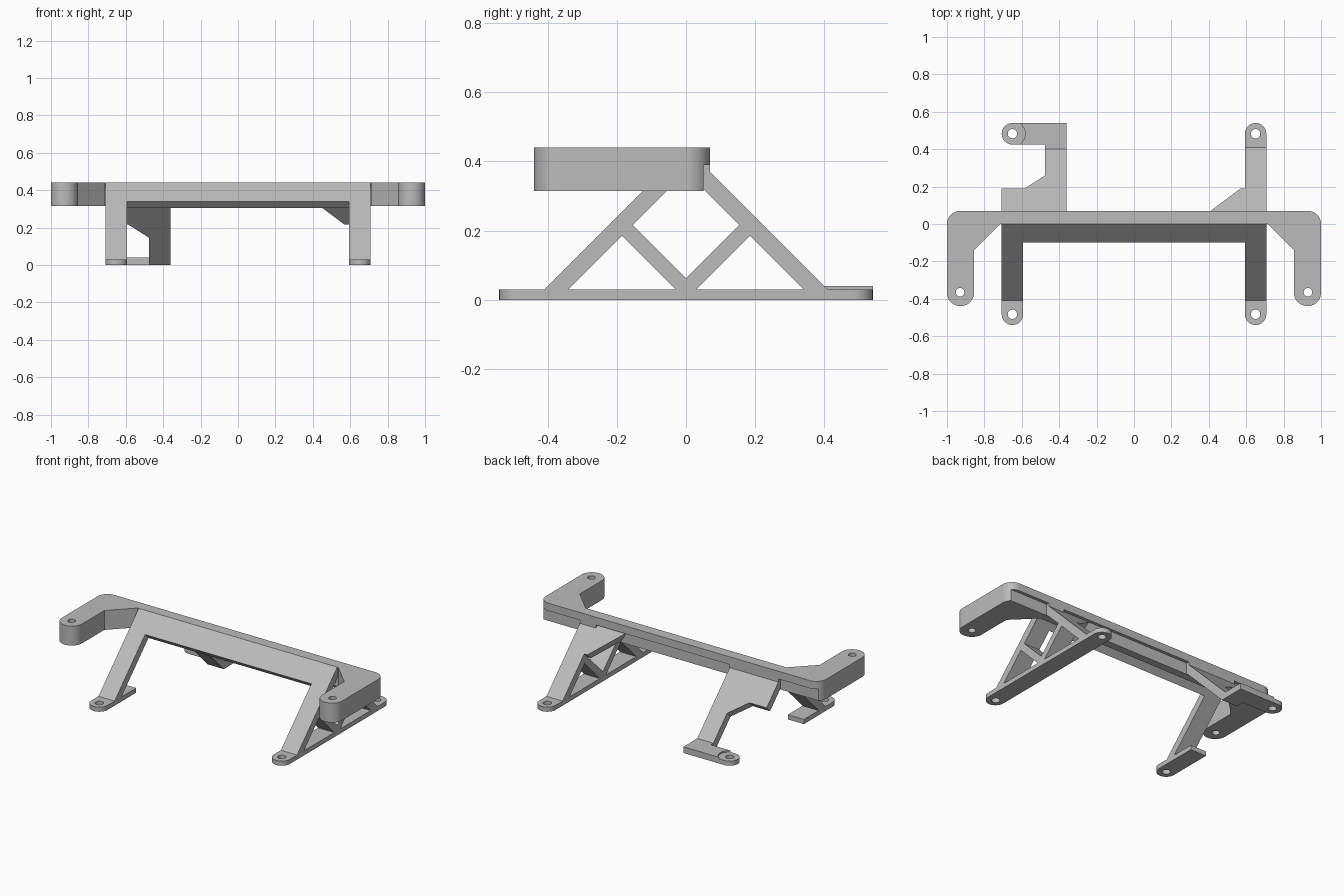
import bpy, bmesh
from math import sin, cos, radians
from mathutils import Vector

cube = bpy.data.objects.get("Cube")
if cube:
    bpy.data.objects.remove(cube, do_unlink=True)

grey = bpy.data.materials.new("plain_grey")
grey.use_nodes = True
grey.diffuse_color = (0.5, 0.5, 0.5, 1)
grey.node_tree.nodes["Principled BSDF"].inputs["Base Color"].default_value = (0.5, 0.5, 0.5, 1)


def arc(cx, cy, r, a0, a1, n=16):
    angles = [radians(a0 + (a1 - a0) * i / n) for i in range(n + 1)]
    return [(cx + r * cos(a), cy + r * sin(a)) for a in angles]


def extrude(name, points, offset):
    """Solid made by sweeping a 3D polygon along an offset."""
    bm = bmesh.new()
    face = bm.faces.new([bm.verts.new(p) for p in points])
    swept = bmesh.ops.extrude_face_region(bm, geom=[face], use_keep_orig=True)["geom"]
    moved = [v for v in swept if isinstance(v, bmesh.types.BMVert)]
    bmesh.ops.translate(bm, vec=Vector(offset), verts=moved)
    bmesh.ops.recalc_face_normals(bm, faces=bm.faces[:])
    mesh = bpy.data.meshes.new(name)
    bm.to_mesh(mesh)
    bm.free()
    mesh.materials.append(grey)
    obj = bpy.data.objects.new(name, mesh)
    bpy.context.collection.objects.link(obj)
    return obj


def plate(name, outline, z0, z1):
    return extrude(name, [(x, y, z0) for x, y in outline], (0, 0, z1 - z0))


def side_profile(name, outline, x0, x1):
    return extrude(name, [(x0, y, z) for y, z in outline], (x1 - x0, 0, 0))


def slope_panel(name, outline):
    """Slab lying on the rear 45 degree slope, outlined from above."""
    return extrude(name, [(x, y, 0.44 - y) for x, y in outline], (0, -0.035, -0.035))


def activate(obj):
    bpy.ops.object.select_all(action='DESELECT')
    obj.select_set(True)
    bpy.context.view_layer.objects.active = obj


def cut(obj, cutters):
    activate(obj)
    for cutter in cutters:
        mod = obj.modifiers.new("cut", 'BOOLEAN')
        mod.operation = 'DIFFERENCE'
        mod.solver = 'EXACT'
        mod.object = cutter
        bpy.ops.object.modifier_apply(modifier=mod.name)
        bpy.data.objects.remove(cutter, do_unlink=True)


def hole(x, y, r):
    return plate("hole_cutter", arc(x, y, r, 0, 345, 23), -0.1, 0.6)


def round_parts(*parts):
    for obj in parts:
        activate(obj)
        bpy.ops.object.shade_smooth_by_angle(angle=radians(30))


# Top bracket: rear bar with two forward arms and a stepped rear edge
half = (arc(0.93, 0, 0.07, 90, 0) + arc(0.9275, -0.3665, 0.0725, 0, -180, 24)
        + [(0.855, -0.14), (0.715, 0)])
bracket = plate("top_bracket", half + [(-x, y) for x, y in reversed(half)], 0.315, 0.44)
step = side_profile("step_cutter", [(0.05, 0.25), (0.2, 0.25), (0.2, 0.39), (0.05, 0.39)], -1.1, 1.1)
cut(bracket, [step] + [hole(s * 0.93, -0.365, 0.023) for s in (-1, 1)])

# Sloped front frame
side_profile("front_panel", [(0, 0.44), (-0.1, 0.34), (-0.065, 0.305), (0, 0.37)], -0.6, 0.6)
for side, s in (("left", 1), ("right", -1)):
    side_profile(side + "_front_leg", [(-0.43, 0.01), (0, 0.44), (0, 0.37), (-0.36, 0.01)],
                 s * 0.5925, s * 0.7075)

# Feet: a full rail on the left, a short stub at the right front
R, HOLE_Y = 0.0575, 0.4825
rail = plate("left_base_rail", arc(0.65, HOLE_Y, R, 0, 180) + arc(0.65, -HOLE_Y, R, 180, 360), 0, 0.03)
cut(rail, [hole(0.65, s * HOLE_Y, 0.025) for s in (-1, 1)])
stub = plate("right_front_foot",
             arc(-0.65, -HOLE_Y, R, 180, 360) + [(-0.65 + R, -0.19), (-0.65 - R, -0.19)], 0, 0.03)
cut(stub, [hole(-0.65, -HOLE_Y, 0.025)])

# Left rear leg with V struts and gusset
leg_top = [(0.02, 0.35), (0.02, 0.39), (0.07, 0.39), (0.07, 0.37)]
side_profile("left_rear_leg", leg_top + [(0.43, 0.01), (0.36, 0.01)], 0.5925, 0.7075)
for name, s in (("front", -1), ("rear", 1)):
    strut = [(0.01, 0.01), (0.2, 0.2), (0.17, 0.2325), (-0.0525, 0.01)]
    side_profile(name + "_strut", [(s * y, z) for y, z in strut], 0.5925, 0.7075)
slope_panel("left_rear_gusset", [(0.38, 0.045), (0.41, 0.07), (0.57, 0.19), (0.6, 0.19), (0.6, 0.045)])

# Right rear leg, offset inward, with a wide head
side_profile("right_rear_head", leg_top + [(0.19, 0.25), (0.155, 0.215)], -0.7075, -0.36)
side_profile("right_rear_leg", leg_top + [(0.40, 0.04), (0.54, 0.04), (0.54, 0), (0.37, 0)], -0.475, -0.36)
slope_panel("right_rear_gusset", [(-0.585, 0.19), (-0.475, 0.26), (-0.46, 0.26), (-0.46, 0.17), (-0.585, 0.17)])

# Right rear foot and the plate that joins it to the leg
rear_foot = plate("right_rear_foot",
                  arc(-0.65, HOLE_Y, R, 90, 270) + [(-0.56, HOLE_Y - R), (-0.56, HOLE_Y + R)], 0, 0.03)
cut(rear_foot, [hole(-0.65, HOLE_Y, 0.025)])
link = plate("right_rear_foot_plate",
             arc(-0.65, HOLE_Y, 0.068, 57.7, -57.7)
             + [(-0.47, HOLE_Y - R), (-0.47, HOLE_Y + R)], 0, 0.04)

round_parts(bracket, rail, stub, rear_foot, link)
